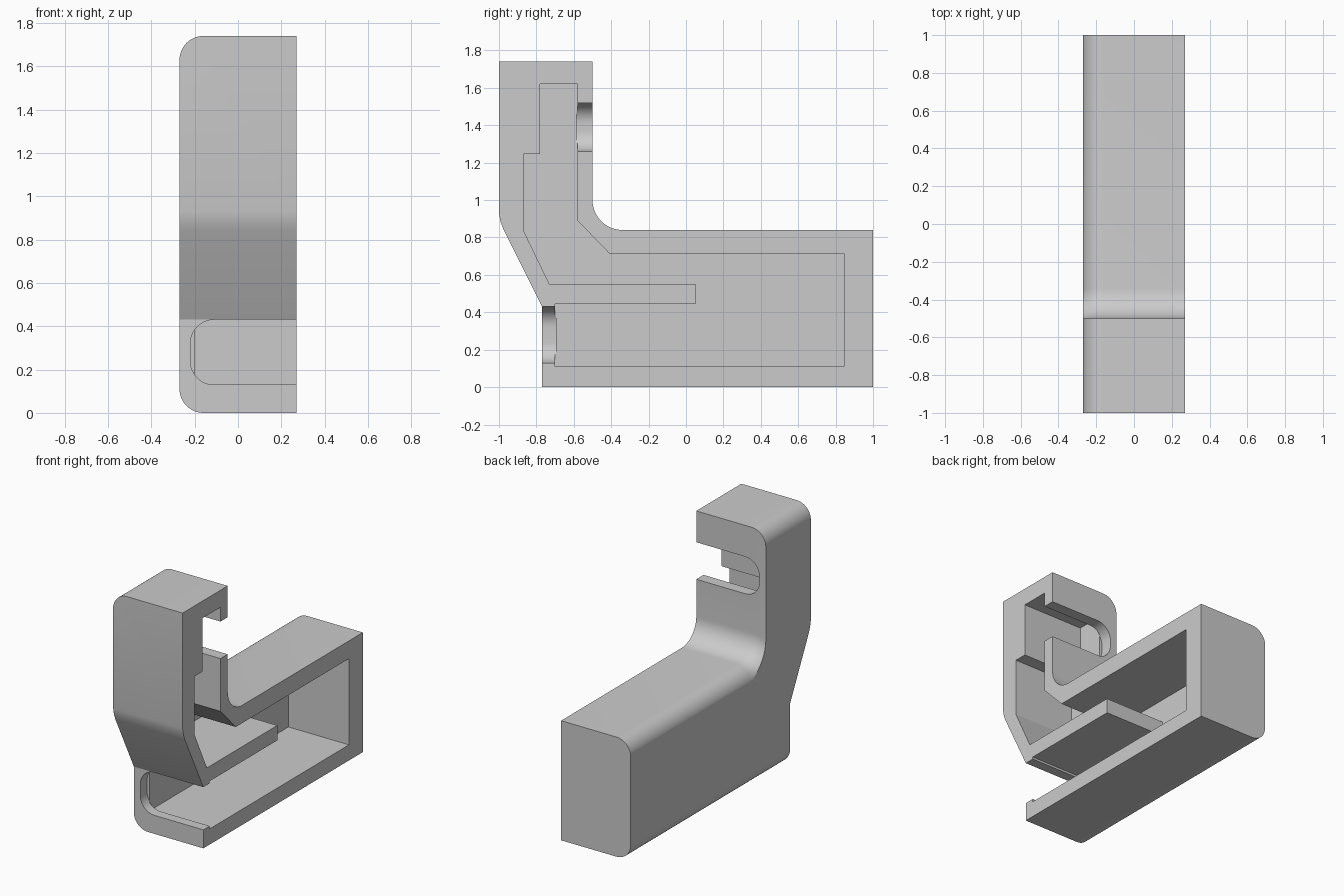
import bpy
import bmesh
import math

cube = bpy.data.objects.get("Cube")
if cube:
    bpy.data.objects.remove(cube, do_unlink=True)

HALF = 0.27      # half width
ROUND = 0.11     # rounding of the long closed-side edges
FILLET = 0.16    # inner corner between arm and base


def loft(name, rings):
    """Closed solid through rings with equal point counts."""
    bm = bmesh.new()
    loops = [[bm.verts.new(p) for p in ring] for ring in rings]
    n = len(loops[0])
    for a, b in zip(loops, loops[1:]):
        for i in range(n):
            j = (i + 1) % n
            bm.faces.new((a[i], a[j], b[j], b[i]))
    bm.faces.new(loops[0])
    bm.faces.new(loops[-1])
    bmesh.ops.recalc_face_normals(bm, faces=bm.faces)
    mesh = bpy.data.meshes.new(name)
    bm.to_mesh(mesh)
    bm.free()
    obj = bpy.data.objects.new(name, mesh)
    bpy.context.collection.objects.link(obj)
    return obj


def prism_x(name, profile, x0, x1):
    return loft(name, [[(x, y, z) for y, z in profile] for x in (x0, x1)])


def prism_y(name, profile, y0, y1):
    return loft(name, [[(x, y, z) for x, z in profile] for y in (y0, y1)])


def arc(cx, cz, r, a0, a1, steps=12):
    angles = [math.radians(a0 + (a1 - a0) * i / steps) for i in range(steps + 1)]
    return [(cx + r * math.cos(a), cz + r * math.sin(a)) for a in angles]


def half_slot(left, right, z0, z1, r):
    """Rectangle with both corners rounded on the -x side."""
    return ([(right, z0), (right, z1)] + arc(left + r, z1 - r, r, 90, 180)
            + arc(left + r, z0 + r, r, 180, 270))


# Main body
body = prism_y("bracket_body", half_slot(-HALF, HALF, 0, 1.74, ROUND), -1, 1)

# Space above the base, with a fillet rolled round the base edge
rings = []
for i in range(13):
    t = math.radians(90 * i / 12)
    y = -0.5 + FILLET * (1 - math.cos(t))
    d = FILLET * (1 - math.sin(t))
    r = ROUND + 0.002 + d
    cx, cz = -HALF + ROUND, 0.84 - ROUND - 0.002
    end = math.degrees(math.acos((-HALF - 0.001 - cx) / r))
    edge = [(0.4, cz + r)] + arc(cx, cz, r, 90, end)
    section = edge + [(-0.4, edge[-1][1]), (-0.4, 2), (0.4, 2)]
    rings.append([(x, y, z) for x, z in section])
rings.append([(x, 1.2, z) for x, y, z in rings[-1]])
cutters = [loft("upper_space_cutter", rings)]

# Sloped front underside of the arm
cutters.append(prism_x("front_slope_cutter", [
    (-1.2, -0.1), (-0.77, -0.1), (-0.77, 0.43), (-0.975, 0.84),
    (-0.992, 0.885), (-1, 0.93), (-1.2, 0.93)], -0.4, 0.4))

# Hollow open on one side, leaving a shelf
cutters.append(prism_x("hollow_cutter", [
    (-0.78, 1.62), (-0.58, 1.62), (-0.58, 0.89), (-0.41, 0.715),
    (0.845, 0.715), (0.845, 0.11), (-0.7, 0.11), (-0.7, 0.445),
    (0.05, 0.445), (0.05, 0.55), (-0.73, 0.55), (-0.87, 0.84),
    (-0.87, 1.245), (-0.78, 1.245)], -0.2, 0.4))

# Slots through the front wall and the back of the arm
cutters.append(prism_y("front_slot_cutter", half_slot(-0.22, 0.4, 0.13, 0.43, 0.11), -0.9, -0.695))
cutters.append(prism_y("arm_slot_cutter", half_slot(-0.22, 0.4, 1.26, 1.52, 0.11), -0.585, -0.4))

bpy.context.view_layer.objects.active = body
body.select_set(True)
for cutter in cutters:
    mod = body.modifiers.new("cut", "BOOLEAN")
    mod.operation = "DIFFERENCE"
    mod.solver = "EXACT"
    mod.object = cutter
    bpy.ops.object.modifier_apply(modifier=mod.name)
for cutter in cutters:
    bpy.data.objects.remove(cutter, do_unlink=True)

# Grey finish
grey = bpy.data.materials.new("light_grey")
grey.use_nodes = True
colour = (0.6, 0.6, 0.6, 1)
grey.diffuse_color = colour
grey.node_tree.nodes["Principled BSDF"].inputs["Base Color"].default_value = colour
body.data.materials.clear()
body.data.materials.append(grey)
for poly in body.data.polygons:
    poly.material_index = 0
bpy.ops.object.shade_smooth_by_angle(angle=math.radians(25))
